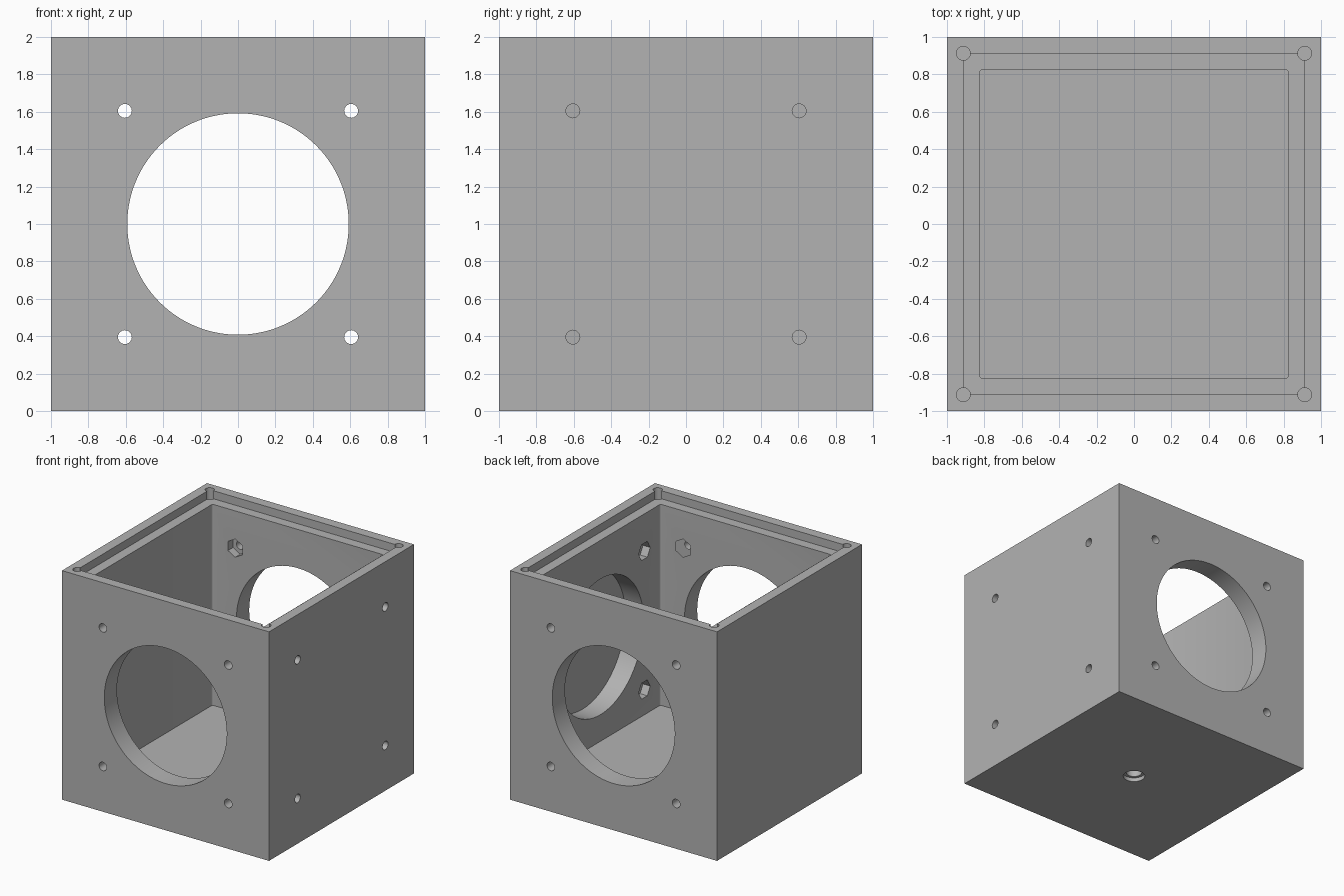
import bpy
import bmesh
from math import pi, radians
from mathutils import Matrix, Vector

cube = bpy.data.objects.get("Cube")
if cube:
    bpy.data.objects.remove(cube, do_unlink=True)

WALL = 0.175
INNER = 1 - WALL          # half width of the cavity
LIP = 1 - WALL / 2        # half width of the lid recess
SCREW_R = 0.037
BOLT = 0.605              # bolt offset from the port centre

grey = bpy.data.materials.new("light_grey")
grey.use_nodes = True
grey.diffuse_color = (0.45, 0.45, 0.45, 1)
grey.node_tree.nodes["Principled BSDF"].inputs["Base Color"].default_value = grey.diffuse_color


def finish(name, bm):
    mesh = bpy.data.meshes.new(name)
    bm.to_mesh(mesh)
    bm.free()
    mesh.materials.append(grey)
    obj = bpy.data.objects.new(name, mesh)
    bpy.context.collection.objects.link(obj)
    return obj


def box(name, half, z0, z1, corner=0):
    bm = bmesh.new()
    size = Matrix.Diagonal((2 * half, 2 * half, z1 - z0, 1))
    bmesh.ops.create_cube(bm, size=1, matrix=Matrix.Translation((0, 0, (z0 + z1) / 2)) @ size)
    if corner:
        upright = [e for e in bm.edges if abs(e.verts[0].co.z - e.verts[1].co.z) > 0.01]
        bmesh.ops.bevel(bm, geom=upright, offset=corner, segments=3, profile=0.5, affect='EDGES')
    return finish(name, bm)


def prism(name, radius, sides, z0, z1, place=Matrix()):
    """Straight prism along z with a vertex on local x, moved by a matrix."""
    bm = bmesh.new()
    turn = Matrix.Rotation(pi / 2, 4, 'Z') if sides == 6 else Matrix()
    bmesh.ops.create_cone(bm, cap_ends=True, segments=sides, radius1=radius, radius2=radius,
                          depth=z1 - z0,
                          matrix=place @ Matrix.Translation((0, 0, (z0 + z1) / 2)) @ turn)
    return finish(name, bm)


def cut(target, cutter):
    cutter.hide_render = True
    mod = target.modifiers.new("cut", 'BOOLEAN')
    mod.operation = 'DIFFERENCE'
    mod.solver = 'EXACT'
    mod.object = cutter
    bpy.context.view_layer.objects.active = target
    bpy.ops.object.modifier_apply(modifier=mod.name)
    bpy.data.objects.remove(cutter, do_unlink=True)


# Open box with a stepped rim for a lid
housing = box("housing", 1, 0, 2)
cut(housing, box("cavity", INNER, WALL, 2.1, 0.015))
cut(housing, box("lid_recess", LIP, 1.93, 2.2))

# Blind lid screw holes in the rim corners
for sx in (-1, 1):
    for sy in (-1, 1):
        at = Matrix.Translation((sx * LIP, sy * LIP, 0))
        cut(housing, prism("lid_screw_hole", SCREW_R, 32, 1.6, 2.1, at))

# Round ports with bolt holes and nut pockets: front, back and left walls
centre = Matrix.Translation((0, 0, 1))
front = centre @ Matrix.Rotation(pi / 2, 4, 'X')
back = centre @ Matrix.Rotation(-pi / 2, 4, 'X')
left = centre @ Matrix.Rotation(pi / 2, 4, 'Y')
for wall, hex_turn in ((front, pi / 2), (back, pi / 2), (left, pi / 2)):
    cut(housing, prism("port", 0.592, 128, 0.7, 1.1, wall))
    for sx in (-1, 1):
        for sy in (-1, 1):
            at = wall @ Matrix.Translation((sx * BOLT, sy * BOLT, 0))
            cut(housing, prism("bolt_hole", SCREW_R, 32, 0.7, 1.1, at))
            nut = at @ Matrix.Rotation(hex_turn, 4, 'Z')
            cut(housing, prism("nut_pocket", 0.08, 6, 0.75, INNER + 0.07, nut))

# Stepped blind mounting socket under the floor
cut(housing, prism("mount_counterbore", 0.09, 48, -0.1, 0.035))
cut(housing, prism("mount_hole", 0.065, 48, -0.1, 0.1))

# Smooth the bores and keep the edges crisp
bpy.ops.object.select_all(action='DESELECT')
housing.select_set(True)
bpy.context.view_layer.objects.active = housing
bpy.ops.object.shade_smooth_by_angle(angle=radians(30))
